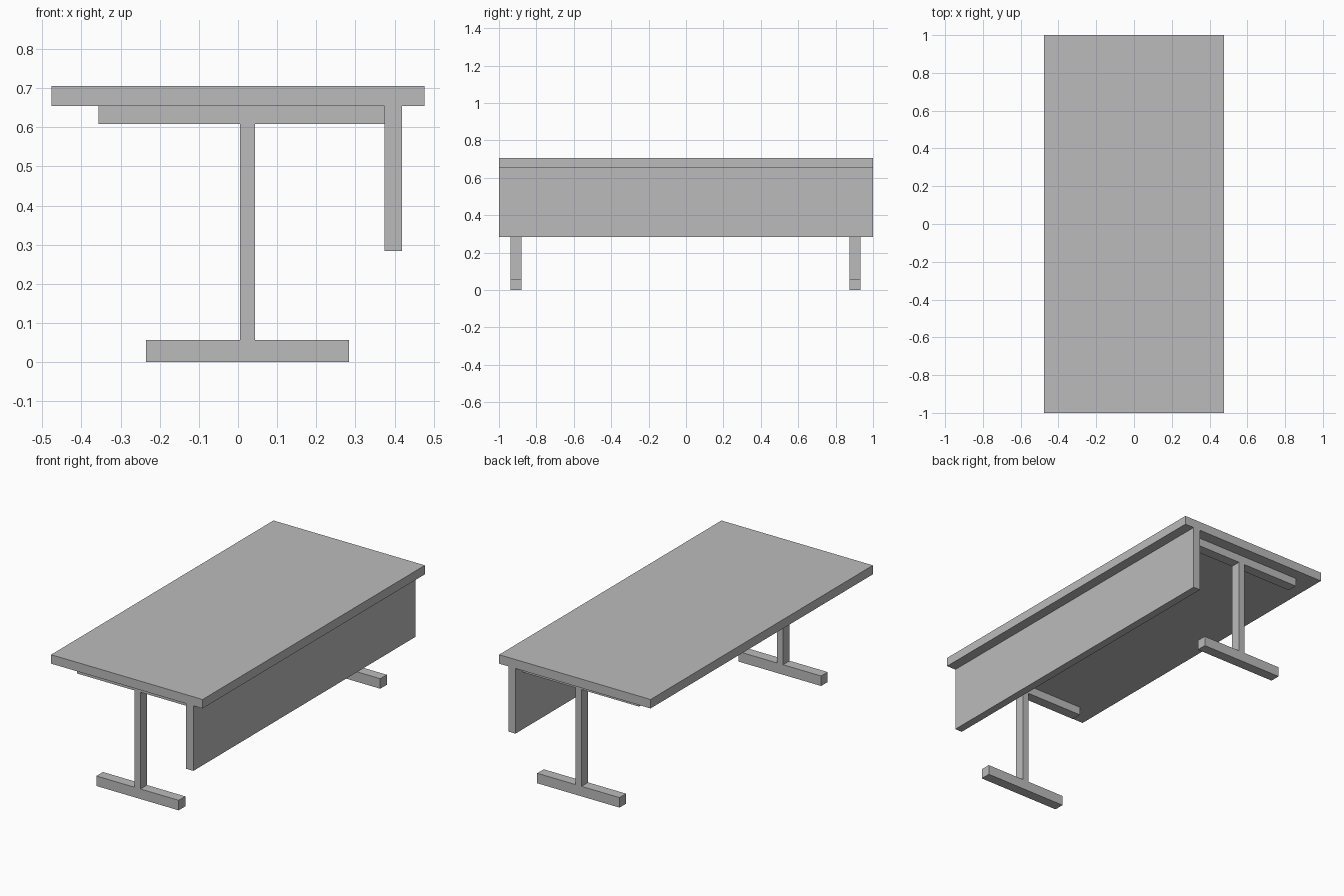
import bpy

default_cube = bpy.data.objects.get("Cube")
if default_cube:
    bpy.data.objects.remove(default_cube, do_unlink=True)

# Single grey finish
GREY = (0.5, 0.5, 0.5, 1.0)
grey = bpy.data.materials.new("plain grey")
grey.use_nodes = True
grey.diffuse_color = GREY
grey.node_tree.nodes["Principled BSDF"].inputs["Base Color"].default_value = GREY


def box(name, x, y, z):
    """Flat-faced box spanning the given (min, max) ranges."""
    spans = (x, y, z)
    bpy.ops.mesh.primitive_cube_add(size=1, location=[(a + b) / 2 for a, b in spans])
    obj = bpy.context.object
    obj.name = name
    obj.scale = [b - a for a, b in spans]
    bpy.ops.object.transform_apply(location=False, rotation=False, scale=True)
    obj.data.materials.append(grey)
    return obj


LENGTH = (-1.0, 1.0)
FOOT_TOP, BEAM_BOTTOM, TOP_BOTTOM, TOP = 0.057, 0.608, 0.655, 0.706

# Table top and the hanging modesty panel
box("table_top", (-0.477, 0.477), LENGTH, (TOP_BOTTOM, TOP))
box("modesty_panel", (0.374, 0.419), LENGTH, (0.284, TOP_BOTTOM))

# One foot, post and support beam at each end
for end, y in (("front", (-0.939, -0.88)), ("back", (0.874, 0.933))):
    box(end + "_foot", (-0.235, 0.284), y, (0, FOOT_TOP))
    box(end + "_post", (0.005, 0.043), y, (FOOT_TOP, BEAM_BOTTOM))
    box(end + "_support_beam", (-0.357, 0.374), y, (BEAM_BOTTOM, TOP_BOTTOM))
